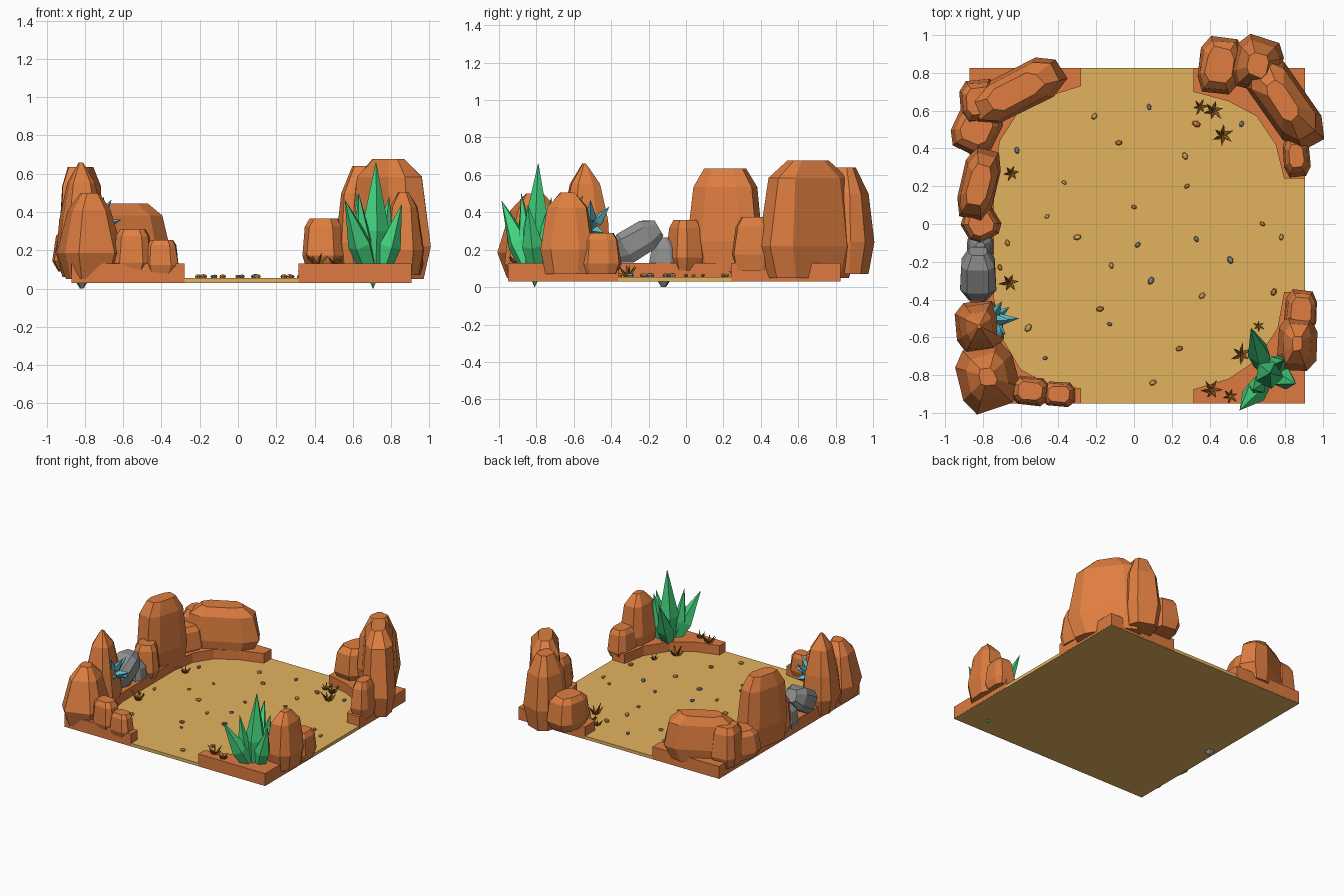
import bpy, bmesh, random
from math import sin, cos, pi, radians
from mathutils import Vector, Matrix

if "Cube" in bpy.data.objects:
    bpy.data.objects.remove(bpy.data.objects["Cube"])

random.seed(4)


def material(name, rgb):
    m = bpy.data.materials.new(name)
    m.diffuse_color = [(c / 255) ** 2.2 for c in rgb] + [1]
    m.use_nodes = True
    m.node_tree.nodes["Principled BSDF"].inputs["Base Color"].default_value = m.diffuse_color
    return m


SAND = material("sand", (226, 178, 95))
EARTH = material("earth", (220, 122, 66))
ROCK = material("red_rock", (222, 125, 66))
STONE = material("grey_stone", (142, 142, 142))
GREEN = material("green_crystal", (68, 208, 124))
TEAL = material("teal_crystal", (90, 184, 198))
DRY = material("dry_plant", (135, 88, 30))


def finish(name, bm, mat):
    bmesh.ops.recalc_face_normals(bm, faces=bm.faces)
    me = bpy.data.meshes.new(name)
    bm.to_mesh(me)
    bm.free()
    me.materials.append(mat)
    ob = bpy.data.objects.new(name, me)
    bpy.context.collection.objects.link(ob)
    return ob


def loft(bm, rings):
    vs = [[bm.verts.new(p) for p in r] for r in rings]
    n = len(vs[0])
    for a, b in zip(vs, vs[1:]):
        for i in range(n):
            bm.faces.new((a[i], a[(i + 1) % n], b[(i + 1) % n], b[i]))
    bm.faces.new(vs[0][::-1])
    bm.faces.new(vs[-1])


def slab(name, outline, z0, z1, mat):
    bm = bmesh.new()
    loft(bm, [[(x, y, z) for x, y in outline] for z in (z0, z1)])
    finish(name, bm, mat)


# Chamfered rectangle used as the cross-section of every boulder
OCT = [(1, -.55), (1, .5), (.65, 1), (-.6, 1), (-1, .55), (-1, -.5), (-.65, -1), (.6, -1)]
DOME = [(0, .82), (.3, 1), (.82, .84), (1, .56)]
BLOCK = [(0, .8), (.25, 1), (.84, .86), (1, .64)]
PEAK = [(0, .75), (.2, 1), (.5, .86), (.82, .56), (1, .1)]


def rock(name, x, y, rx, ry, z0, z1, angle=0, profile=BLOCK, lean=(0, 0), mat=ROCK, jitter=.06):
    bm = bmesh.new()
    turn = Matrix.Rotation(radians(angle), 3, 'Z')
    rings = []
    for t, s in profile:
        ring = []
        for u, v in OCT:
            k = s + random.uniform(-jitter, jitter * .3)
            p = turn @ Vector((u * rx * k, v * ry * k, z0 + (z1 - z0) * t))
            ring.append(p + Vector((x + lean[0] * t, y + lean[1] * t, 0)))
        rings.append(ring)
    loft(bm, rings)
    return finish(name, bm, mat)


def spike(bm, base, tip, r, sides=5, waist=.4):
    base, tip = Vector(base), Vector(tip)
    d = tip - base
    q = d.to_track_quat('Z', 'Y')
    ring = lambda t, s: [base + d * t + q @ Vector((s * cos(2 * pi * i / sides), s * sin(2 * pi * i / sides), 0))
                         for i in range(sides)]
    loft(bm, [ring(0, r * .65), ring(waist, r), ring(1, r * .02)])


# Sand floor and raised corner ledges
slab("sand_floor", [(-.87, -.95), (.905, -.95), (.905, .825), (-.87, .825)], .030, .055, SAND)
slab("left_ledge", [(-.87, .826), (-.87, -.951), (-.28, -.951), (-.28, -.87), (-.45, -.85), (-.6, -.77),
                    (-.70, -.6), (-.74, -.4), (-.74, .25), (-.71, .44), (-.62, .58), (-.47, .67),
                    (-.28, .73), (-.28, .826)], .033, .13, EARTH)
slab("back_right_ledge", [(.315, .826), (.315, .70), (.5, .65), (.65, .57), (.75, .42), (.795, .24),
                          (.906, .24), (.906, .826)], .033, .13, EARTH)
slab("front_right_ledge", [(.315, -.951), (.906, -.951), (.906, -.36), (.795, -.36), (.76, -.55),
                           (.65, -.72), (.5, -.82), (.315, -.875)], .033, .13, EARTH)

# Left side boulders, back to front
rock("back_left_mesa", -.63, .70, .28, .115, .09, .445, 27, DOME)
rock("back_left_corner", -.82, .65, .105, .115, .08, .39, 5)
rock("back_left_foot", -.83, .51, .12, .14, .09, .31, -25)
rock("left_tower", -.82, .21, .10, .20, .08, .635, -14, DOME)
rock("left_tower_foot", -.81, .0, .095, .09, .09, .36, 30)
rock("left_spire", -.82, -.54, .125, .135, .06, .66, 5, PEAK)
rock("front_left_boulder", -.775, -.81, .16, .175, .05, .50, 15,
     [(0, .75), (.3, 1), (.8, .66), (1, .28)])
rock("front_left_step", -.55, -.885, .10, .075, .08, .31, -5)
rock("front_left_low_step", -.40, -.90, .09, .065, .08, .255, -4)

# Right side boulders
rock("back_right_ridge", .79, .65, .285, .125, .05, .678, -55,
     [(0, .82), (.27, 1), (.85, .8), (1, .42)])
rock("back_right_shoulder", .655, .845, .13, .145, .07, .64, -15,
     [(0, .8), (.3, 1), (.75, .82), (1, .45)])
rock("back_right_step", .455, .84, .115, .15, .11, .365, -8)
rock("back_right_foot", .86, .36, .07, .11, .09, .375, 5, DOME)
rock("front_right_boulder", .865, -.635, .105, .145, .07, .505, -4,
     [(0, .8), (.3, 1), (.82, .72), (1, .28)])
rock("front_right_step", .885, -.46, .085, .11, .07, .29, -4)

# Grey stones
rock("small_grey_stone", -.815, -.12, .07, .075, 0, .265, 0,
     [(0, .15), (.25, .75), (.5, 1), (.8, .85), (1, .35)], mat=STONE)
leaning = rock("leaning_grey_stone", 0, 0, .095, .09, -.14, .14, 0,
               [(0, .55), (.25, 1), (.75, .95), (1, .55)], mat=STONE)
leaning.matrix_world = Matrix.Translation((-.825, -.265, .245)) @ Matrix.Rotation(radians(-60), 4, 'X')

# Crystal clusters
bm = bmesh.new()
for base, tip, r in [((.71, -.80, .06), (.72, -.79, .66), .078), ((.69, -.77, .08), (.62, -.55, .49), .062),
                     ((.69, -.83, .08), (.56, -.985, .46), .065), ((.75, -.80, .08), (.855, -.845, .44), .06),
                     ((.74, -.76, .08), (.79, -.72, .48), .055), ((.67, -.84, .08), (.63, -.88, .50), .05)]:
    spike(bm, base, tip, r)
spike(bm, (.71, -.80, .15), (.705, -.81, .0), .05, waist=.3)
finish("green_crystals", bm, GREEN)

bm = bmesh.new()
for tip in [(-.61, -.50, .36), (-.66, -.51, .465), (-.68, -.585, .33), (-.70, -.41, .43),
            (-.70, -.60, .48), (-.66, -.44, .29)]:
    spike(bm, (-.76, -.51, .31), tip, .03, 4)
finish("teal_crystals", bm, TEAL)

# Dry tufts: rings of leaning blades
bm = bmesh.new()
for x, y, z, r in [(.35, .62, .055, .042), (.42, .60, .055, .058), (.47, .47, .055, .06), (-.65, .27, .055, .046),
                   (-.66, -.31, .055, .055), (.57, -.69, .055, .055), (.66, -.54, .055, .03),
                   (.41, -.88, .125, .055), (.51, -.91, .125, .042)]:
    turn = random.random() * 6
    for i in range(6):
        a = turn + i * pi / 3
        out = r * random.uniform(.8, 1.15)
        spike(bm, (x, y, z - .01), (x + out * cos(a), y + out * sin(a), z + r * random.uniform(.7, 1.2)),
              r * .2, 3)
finish("dry_tufts", bm, DRY)

# Scattered pebbles
pebbles = {
    "tan": (SAND, [(-.21, .57), (-.37, .22), (-.46, .04), (.27, .36), (-.12, -.22), (.36, -.38), (.10, -.84),
                   (-.56, -.55), (-.30, -.07), (-.67, -.10), (.78, -.07)]),
    "red": (ROCK, [(-.08, .43), (.28, .20), (.0, .09), (-.18, -.45), (.24, -.66), (.68, .0), (.74, -.36),
                   (.33, .53), (-.71, -.23)]),
    "grey": (STONE, [(.08, .62), (.57, .53), (-.62, .39), (.02, -.11), (.33, -.08), (.51, -.19), (.09, -.30),
                     (-.13, -.53), (-.47, -.71)])}
for key, (mat, spots) in pebbles.items():
    bm = bmesh.new()
    for x, y in spots:
        s = random.uniform(.014, .025)
        m = (Matrix.Translation((x, y, .063)) @ Matrix.Rotation(random.random() * 6, 4, 'Z')
             @ Matrix.Diagonal((s, s * .7, s * .6, 1)))
        bmesh.ops.create_uvsphere(bm, u_segments=6, v_segments=4, radius=1, matrix=m)
    finish(key + "_pebbles", bm, mat)
